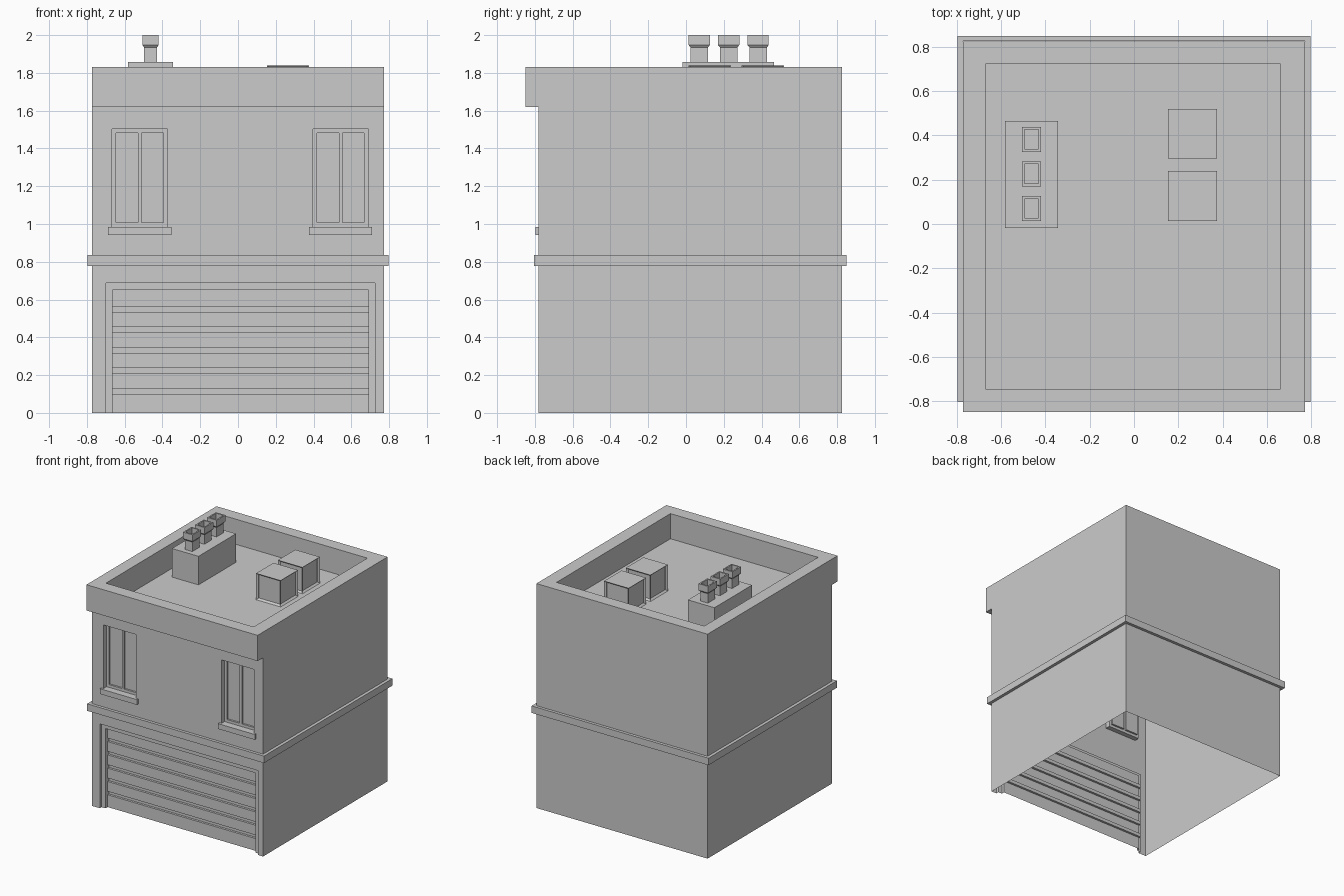
import bpy, bmesh

if "Cube" in bpy.data.objects:
    bpy.data.objects.remove(bpy.data.objects["Cube"])


def add(name, bm):
    bmesh.ops.recalc_face_normals(bm, faces=bm.faces)
    me = bpy.data.meshes.new(name)
    bm.to_mesh(me)
    bm.free()
    ob = bpy.data.objects.new(name, me)
    bpy.context.collection.objects.link(ob)
    return ob


def box_bm(x0, x1, y0, y1, z0, z1):
    bm = bmesh.new()
    bmesh.ops.create_cube(bm, size=1)
    for v in bm.verts:
        v.co.x = x1 if v.co.x > 0 else x0
        v.co.y = y1 if v.co.y > 0 else y0
        v.co.z = z1 if v.co.z > 0 else z0
    return bm


def box(name, *b):
    return add(name, box_bm(*b))


def cut(ob, *b):
    """Subtract a box from an object."""
    c = box("cutter", *b)
    c.hide_render = True
    m = ob.modifiers.new("cut", 'BOOLEAN')
    m.operation = 'DIFFERENCE'
    m.solver = 'EXACT'
    m.object = c
    bpy.context.view_layer.objects.active = ob
    bpy.ops.object.modifier_apply(modifier=m.name)
    bpy.data.objects.remove(c)


# Building shell: side profile with the front parapet overhang, swept across x
profile = [(-.78, 0), (.825, 0), (.825, 1.83), (-.85, 1.83), (-.85, 1.62), (-.78, 1.62)]
bm = bmesh.new()
face = bm.faces.new([bm.verts.new((-.772, y, z)) for y, z in profile])
ext = bmesh.ops.extrude_face_region(bm, geom=[face])
bmesh.ops.translate(bm, vec=(1.544, 0, 0),
                    verts=[g for g in ext["geom"] if isinstance(g, bmesh.types.BMVert)])
shell = add("building_shell", bm)

# Sunken roof
cut(shell, -.67, .662, -.745, .722, 1.625, 2.2)

# Garage opening: stepped frame, then door with horizontal grooves
cut(shell, -.70, .725, -1, -.757, -.1, .688)
cut(shell, -.665, .69, -1, -.73, -.1, .65)
for i in range(5):
    z = .10 + i * .1085
    cut(shell, -.665, .69, -1, -.712, z, z + .028)

# Windows: recess with two deeper panes each, and a sill
for side, x0, x1 in (("left", -.667, -.373), ("right", .397, .69)):
    cut(shell, x0, x1, -1, -.74, .985, 1.503)
    mid = (x0 + x1) / 2
    for a, b in ((x0 + .022, mid - .01), (mid + .01, x1 - .022)):
        cut(shell, a, b, -1, -.725, 1.007, 1.481)
    box(side + "_window_sill", x0 - .02, x1 + .02, -.798, -.78, .942, .985)

# The underside is open
bm = bmesh.new()
bm.from_mesh(shell.data)
bottom = [f for f in bm.faces if all(abs(v.co.z) < 1e-4 for v in f.verts)]
bmesh.ops.delete(bm, geom=bottom, context='FACES')
bm.to_mesh(shell.data)
bm.free()

# Belt course around the building
belt = box("belt_course", -.798, .798, -.805, .85, .778, .835)
cut(belt, -.773, .773, -.781, .826, 0, 2)

# Chimney stack with three hollow square pots
box("chimney_stack", -.583, -.344, -.018, .466, 1.625, 1.858)
for i in range(3):
    yc = .07 + i * .156
    bm = bmesh.new()
    prev = None
    # half sizes in x and y, height
    for hx, hy, z in ((.034, .046, 1.858), (.034, .046, 1.935), (.043, .056, 1.947),
                      (.043, .056, 2.0), (.032, .044, 2.0), (.032, .044, 1.94)):
        ring = [bm.verts.new((-.463 + sx * hx, yc + sy * hy, z))
                for sx, sy in ((-1, -1), (1, -1), (1, 1), (-1, 1))]
        if prev:
            for k in range(4):
                n = (k + 1) % 4
                bm.faces.new((prev[k], prev[n], ring[n], ring[k]))
        prev = ring
    bm.faces.new(prev)
    add(f"chimney_pot_{i + 1}", bm)

# Rooftop cooling units with inset side panels
for i, y0 in enumerate((.014, .295)):
    bm = box_bm(.153, .375, y0, y0 + .225, 1.625, 1.84)
    bm.normal_update()
    sides = [f for f in bm.faces if abs(f.normal.z) < .5]
    bmesh.ops.inset_individual(bm, faces=sides, thickness=.018, depth=-.015)
    add(f"cooling_unit_{i + 1}", bm)
